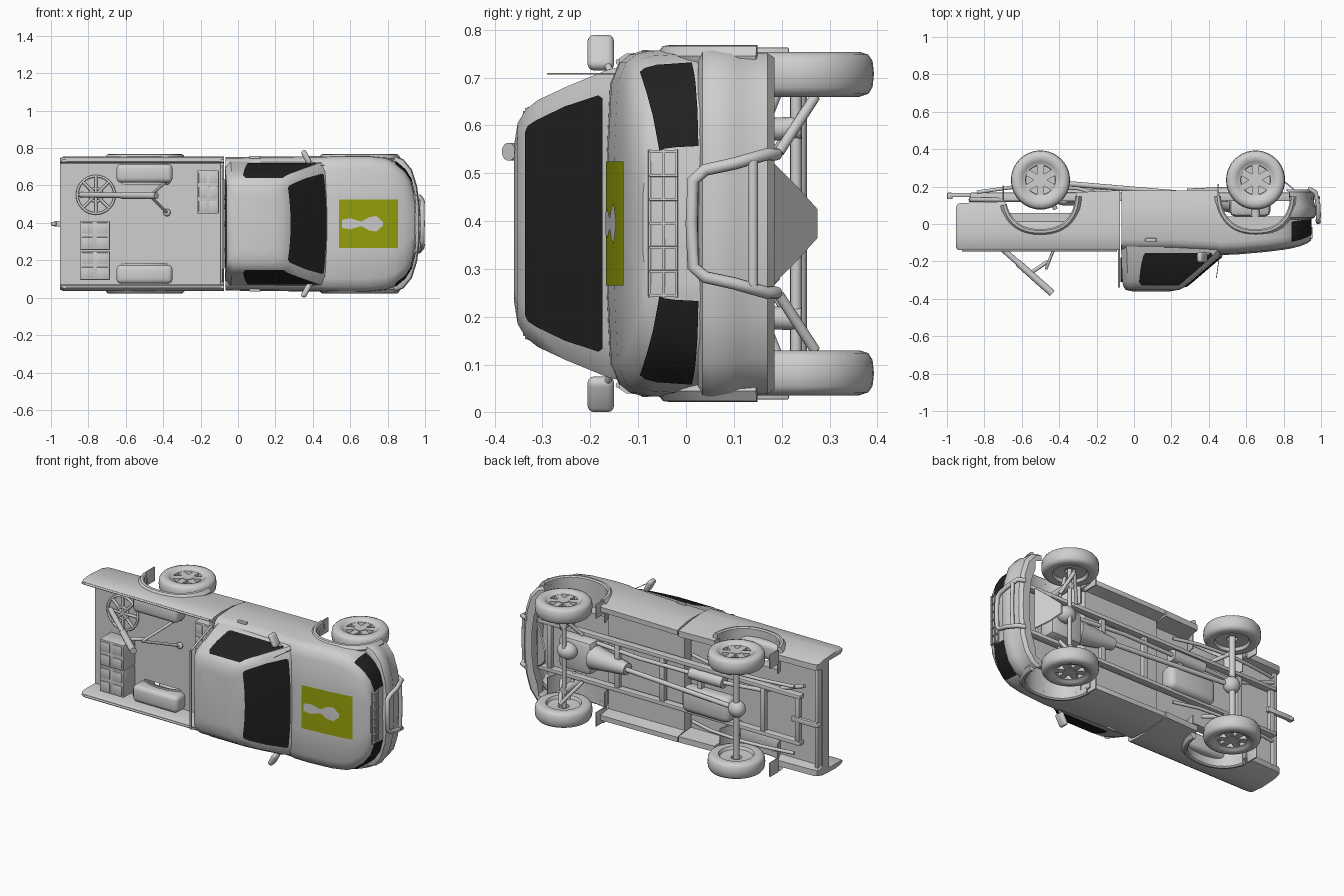
import bpy, bmesh, math
from mathutils import Matrix, Vector

if "Cube" in bpy.data.objects:
    bpy.data.objects.remove(bpy.data.objects["Cube"])

# The truck is modelled upright (x forward, y left, z up), then rolled onto its side at the end.
def material(name, rgb):
    m = bpy.data.materials.new(name)
    m.diffuse_color = (*rgb, 1)
    m.use_nodes = True
    m.node_tree.nodes["Principled BSDF"].inputs["Base Color"].default_value = m.diffuse_color
    return m

GREY = material("body_grey", (0.62, 0.62, 0.62))
BLACK = material("dark_glass", (0.015, 0.015, 0.015))
OLIVE = material("olive_panel", (0.31, 0.36, 0.003))

def finish(name, bm, mat=GREY, angle=35):
    bmesh.ops.recalc_face_normals(bm, faces=bm.faces)
    me = bpy.data.meshes.new(name)
    bm.to_mesh(me)
    bm.free()
    me.materials.append(mat)
    me.shade_smooth()
    me.set_sharp_from_angle(angle=math.radians(angle))
    ob = bpy.data.objects.new(name, me)
    bpy.context.collection.objects.link(ob)
    return ob

def add_loft(bm, rings, caps=True, closed=True):
    vs = [[bm.verts.new(p) for p in r] for r in rings]
    n = len(vs[0])
    for a, b in zip(vs, vs[1:]):
        for i in range(n if closed else n - 1):
            j = (i + 1) % n
            bm.faces.new((a[i], a[j], b[j], b[i]))
    if caps:
        bm.faces.new(vs[0])
        bm.faces.new(vs[-1])

def loft(name, rings, mat=GREY, caps=True, closed=True, angle=35):
    bm = bmesh.new()
    add_loft(bm, rings, caps, closed)
    return finish(name, bm, mat, angle)

def box(name, c, s, bevel=0.0, mat=GREY, seg=2, turn=0.0):
    bm = bmesh.new()
    bmesh.ops.create_cube(bm, size=1, matrix=Matrix.Diagonal((*s, 1)))
    if bevel:
        bmesh.ops.bevel(bm, geom=bm.edges[:], offset=bevel, segments=seg, affect='EDGES', profile=0.5)
    bm.transform(Matrix.Translation(c) @ Matrix.Rotation(turn, 4, 'Z'))
    return finish(name, bm, mat)

def rod(name, a, b, r, r2=None, seg=14):
    a, b = Vector(a), Vector(b)
    bm = bmesh.new()
    m = Matrix.Translation((a + b) / 2) @ (b - a).to_track_quat('Z', 'Y').to_matrix().to_4x4()
    bmesh.ops.create_cone(bm, cap_ends=True, segments=seg, radius1=r, radius2=r if r2 is None else r2,
                          depth=(b - a).length, matrix=m)
    return finish(name, bm)

def pipe(name, pts, r):
    cu = bpy.data.curves.new(name, 'CURVE')
    cu.dimensions, cu.bevel_depth, cu.bevel_resolution, cu.use_fill_caps = '3D', r, 3, True
    sp = cu.splines.new('POLY')
    sp.points.add(len(pts) - 1)
    for p, co in zip(sp.points, pts):
        p.co = (*co, 1)
    tmp = bpy.data.objects.new(name + "_path", cu)
    bm = bmesh.new()
    bm.from_mesh(tmp.to_mesh())
    bpy.data.objects.remove(tmp)
    return finish(name, bm, angle=50)

def ball(name, c, s):
    bm = bmesh.new()
    bmesh.ops.create_uvsphere(bm, u_segments=20, v_segments=12, radius=1,
                              matrix=Matrix.Translation(c) @ Matrix.Diagonal((*s, 1)))
    return finish(name, bm)

def mirrored(half):
    return half + [(-y, z) for y, z in reversed(half[1:-1])]

def interp(table, x):
    for a, b in zip(table, table[1:]):
        if x <= b[0]:
            t = (x - a[0]) / (b[0] - a[0])
            return [p + (q - p) * t for p, q in zip(a[1:], b[1:])]
    return table[-1][1:]

def arch_point(x, r, deg):
    # Squarish wheel arch outline
    c, s = math.cos(math.radians(deg)), math.sin(math.radians(deg))
    sq = lambda v: math.copysign(abs(v) ** 0.86, v)
    return x + r * .98 * sq(c), -.17 + r * 1.04 * sq(s)

def cut_arches(ob, x):
    bm = bmesh.new()
    for s in (1, -1):
        outline = [arch_point(x, .195, 7.5 * i) for i in range(48)]
        add_loft(bm, [[(px, s * y, pz) for px, pz in outline] for y in (.21, .5)])
    cutter = finish("arch_cutter", bm)
    mod = ob.modifiers.new("arches", 'BOOLEAN')
    mod.operation, mod.object, mod.solver = 'DIFFERENCE', cutter, 'EXACT'
    bpy.context.view_layer.update()
    me = bpy.data.meshes.new_from_object(ob.evaluated_get(bpy.context.evaluated_depsgraph_get()))
    ob.modifiers.clear()
    ob.data = me
    me.shade_smooth()
    me.set_sharp_from_angle(angle=math.radians(35))
    bpy.data.objects.remove(cutter)

# Lower cab and hood: x, half width, sill height, floor height, top height
BODY = [(-0.068, .357, -.18, -.11, .15), (.2, .36, -.18, -.11, .15), (.44, .362, -.18, -.11, .16),
        (.46, .363, -.17, -.04, .166), (.55, .366, -.15, -.04, .163), (.7, .366, -.13, -.04, .15),
        (.79, .356, -.12, -.04, .139), (.84, .333, -.1, -.04, .131), (.89, .29, -.1, -.04, .118),
        (.925, .235, -.1, -.04, .104), (.945, .155, -.1, -.04, .09)]
def body_ring(x, w, sill, fl, h):
    half = [(0, fl), (.82 * w, fl), (.86 * w, sill), (.94 * w, sill), (.99 * w, max(sill + .01, -.1)), (w, -.03),
            (.985 * w, h - .07), (.965 * w, h - .045), (.92 * w, h - .025), (.8 * w, h - .007), (.38 * w, h), (0, h)]
    return [(x, y, z) for y, z in mirrored(half)]
cab = loft("cab_and_hood", [body_ring(*b) for b in BODY])
cut_arches(cab, 0.65)

# Open cargo bed
def bed_ring(x, sill, w=0.36, top=0.14):
    half = [(0, -.06), (.29, -.06), (.30, sill), (.335, sill), (w - .005, -.05), (w, .05), (w - .005, top - .015),
            (w - .015, top), (.33, top), (.322, top - .015), (.322, 0), (0, 0)]
    return [(x, y, z) for y, z in mirrored(half)]
bed = loft("cargo_bed", [bed_ring(-.952, -.09, .35, .125), bed_ring(-.945, -.105, .355, .136), bed_ring(-.93, -.112),
                         bed_ring(-.7, -.12), bed_ring(-.3, -.17), bed_ring(-.075, -.18)])
cut_arches(bed, -0.5)
box("bed_headboard", (-.085, 0, .07), (.02, .65, .14), .004)
box("rear_crossbar", (-.93, 0, -.05), (.025, .6, .08), .006)

# Greenhouse: z, rear x, front x, half width
GLASS = [(.11, -.07, .50, .335), (.165, -.068, .455, .321), (.25, -.065, .355, .286), (.31, -.062, .285, .258),
         (.335, -.057, .253, .238), (.352, -.045, .22, .21), (.36, -.01, .17, .16)]
def front_x(z, y):
    _, xf, w = interp(GLASS, z)
    return xf + .022 * (1 - (y / w) ** 2)
def cab_ring(z, xr, xf, w):
    front = [(front_x(z, w * t / 8), w * t / 8, z) for t in range(-7, 8)]
    corner = [(xf - .03, w, z)]
    return [(xf - .03, -w, z)] + front + corner + [(xr + .03, w, z), (xr, w - .03, z), (xr, -w + .03, z), (xr + .03, -w, z)]
loft("cab_roof", [cab_ring(*g) for g in GLASS], angle=40)

# Windows
loft("windshield", [[(front_x(z, hw * t / 4) + .005, hw * t / 4, z + .003) for t in range(-4, 5)]
                    for z, hw in ((.172, .262), (.18, .268), (.25, .245), (.31, .216), (.328, .204), (.334, .19))],
     BLACK, False, False)
for s in (1, -1):
    # Side glass follows the curved cab side: z, rear x, front x
    loft("side_window", [[(xa, s * (interp(GLASS, z)[2] + .0025), z), (xb, s * (interp(GLASS, z)[2] + .0025), z)]
                         for z, xa, xb in ((.156, .06, .415), (.168, .05, .42), (.21, .04, .375), (.25, .033, .33),
                                           (.31, .027, .262), (.328, .04, .24))], BLACK, False, False)
    # Headlight panels wrapped around the nose
    rows = []
    for x, low in ((.838, -.012), (.865, -.017), (.89, -.02), (.925, -.024), (.944, -.026)):
        w, _, _, h = interp(BODY, x)
        rows.append([(x + .004, s * (w * f + .003), z) for f, z in
                     ((1, low), (.985, h - .07), (.965, h - .045), (.94, h - .035))])
    loft("headlight", rows, BLACK, False, False)
loft("rear_window", [[(x, -.24, .18), (x, .24, .18), (x, .19, .31), (x, -.19, .31)] for x in (-.071, -.06)], BLACK)

# Hood panel with a plain pale patch
def hood_plate(name, outline, lift, mat):
    loft(name, [[(x, y, interp(BODY, x)[3] + lift) for y in (-b, -b * .5, b * .5, b)]
                for x, b in outline], mat, False, False)
hood_plate("hood_panel", [(x, .13) for x in (.54, .55, .7, .79, .84, .855)], .004, OLIVE)
hood_plate("hood_patch", [(.555, .022), (.6, .03), (.66, .012), (.7, .035), (.74, .042), (.775, .01)], .006, GREY)

# Grille
for i in range(7):
    box("grille_upright", (.948, -.15 + .05 * i, .047), (.014, .005, .06), .001)
for z in (.02, .047, .076):
    box("grille_slat", (.947, 0, z), (.01, .31, .006), .001)

# Front bumper and bull bar
PLAN = [(.842, .362), (.885, .345), (.93, .29), (.958, .2), (.97, .1), (.972, 0)]
def bumper_ring(z, d):
    outer = [(x - d, y - d * .5) for x, y in PLAN]
    outer += [(x, -y) for x, y in reversed(outer[:-1])]
    inner = [(x - .045 if abs(y) < .32 else x - .002, y * .9) for x, y in reversed(outer)]
    return [(x, y, z) for x, y in outer + inner]
loft("front_bumper", [bumper_ring(z, d) for z, d in
                      ((-.025, .03), (-.035, .006), (-.05, 0), (-.095, 0), (-.11, .008), (-.17, .012), (-.185, .03))])
pipe("bull_bar_hoop", [(.93, -.145, -.19), (.97, -.145, -.17), (.985, -.125, -.1), (.986, -.112, -.04), (.984, -.09, -.015),
                       (.986, 0, -.012), (.984, .09, -.015), (.986, .112, -.04), (.985, .125, -.1), (.97, .145, -.17),
                       (.93, .145, -.19)], .013)
pipe("bull_bar_cross", [(.98, -.13, -.14), (.984, 0, -.14), (.98, .13, -.14)], .011)

# Wheels, turned around the y axis
def wheel(x, s):
    bm = bmesh.new()
    prof = [(.098, .268), (.128, .265), (.146, .271), (.155, .285), (.158, .313), (.155, .34), (.146, .353),
            (.128, .359), (.102, .356), (.097, .35), (.08, .346), (.078, .325), (.03, .322), (.03, .29), (.09, .285)]
    rings = []
    for i in range(41):
        a = 2 * math.pi * i / 40
        rings.append([(x + r * math.cos(a), s * y, -.235 + r * math.sin(a)) for r, y in prof])
    add_loft(bm, rings, caps=False)
    bmesh.ops.remove_doubles(bm, verts=bm.verts, dist=1e-5)
    for i in range(6):
        rot = Matrix.Translation((x, s * .333, -.235)) @ Matrix.Rotation((i + .5) * math.pi / 3, 4, 'Y')
        bmesh.ops.create_cube(bm, size=1, matrix=rot @ Matrix.Translation((.05, 0, 0)) @ Matrix.Diagonal((.075, .024, .036, 1)))
    bmesh.ops.create_cone(bm, cap_ends=True, segments=24, radius1=.032, radius2=.032, depth=.04,
                          matrix=Matrix.Translation((x, s * .328, -.235)) @ Matrix.Rotation(math.pi / 2, 4, 'X'))
    finish("wheel", bm, angle=50)

def arch(name, x, s, prof, a0=4, a1=176):
    rings = []
    for i in range(25):
        deg = a0 + (a1 - a0) * i / 24
        rings.append([(p[0], s * y, p[1]) for p, y in ((arch_point(x, r, deg), y) for r, y in prof)])
    loft(name, rings)

for s in (1, -1):
    for x in (-.5, .65):
        wheel(x, s)
        arch("arch_flare", x, s, ((.19, .335), (.19, .366), (.197, .373), (.21, .371), (.225, .35), (.22, .335)),
             a1=165 if x < 0 else 176)
        arch("arch_liner", x, s, ((.19, .21), (.19, .34), (.196, .34), (.196, .21)), 10, 165)
        box("mud_flap", (x - .2, s * .325, -.165), (.008, .085, .1 if x > 0 else .08), .002)
    box("bed_wheel_housing", (-.5, s * .27, .035), (.3, .1, .1), .025, seg=3)
    # Mirrors, handles and bed rails
    box("mirror", (.365, s * .357, .178), (.03, .08, .056), .014, seg=3, turn=s * .5)
    rod("mirror_arm", (.40, s * .318, .158), (.375, s * .34, .168), .007)
    box("door_handle", (.09, s * .355, .085), (.06, .016, .018), .004)
    rod("bed_rail", (-.92, s * .338, .141), (-.09, s * .338, .141), .006)
    # Chassis rails, springs and arms
    box("chassis_rail", (0, s * .14, -.145), (1.75, .024, .045), .004)
    pipe("leaf_spring", [(-.84, s * .2, -.17), (-.66, s * .2, -.195), (-.5, s * .2, -.205), (-.3, s * .2, -.19), (-.15, s * .2, -.15)], .01)
    rod("rear_damper", (-.5, s * .2, -.24), (-.42, s * .16, -.08), .012)
    rod("upper_arm", (.65, s * .12, -.13), (.65, s * .27, -.19), .01)
    rod("lower_arm", (.69, s * .15, -.195), (.65, s * .265, -.27), .011)
    rod("lower_arm_brace", (.56, s * .14, -.18), (.65, s * .265, -.27), .01)
    rod("front_strut", (.65, s * .2, -.24), (.65, s * .19, -.04), .024)
    rod("roll_bar_post", (-.08, s * .31, .13), (-.08, s * .235, .335), .006)
rod("roll_bar_top", (-.08, -.235, .335), (-.08, .235, .335), .006)

# Underbody
for x in (-.85, -.62, -.2, .05, .35, .8):
    box("cross_member", (x, 0, -.145), (.03, .28, .03), .004)
rod("rear_axle", (-.5, -.3, -.235), (-.5, .3, -.235), .018)
rod("front_axle", (.65, -.3, -.23), (.65, .3, -.23), .012)
ball("rear_differential", (-.5, 0, -.23), (.05, .05, .045))
ball("front_differential", (.65, .03, -.2), (.06, .05, .05))
rod("drive_shaft", (-.46, 0, -.225), (.3, 0, -.16), .014)
rod("gearbox", (.28, 0, -.155), (.52, 0, -.13), .035, .07)
box("engine_sump", (.62, 0, -.11), (.22, .2, .14), .03)
box("fuel_tank", (-.26, -.06, -.15), (.32, .15, .1), .035, seg=3)
rod("muffler", (-.36, .09, -.15), (-.14, .09, -.15), .035)
pipe("exhaust_pipe", [(.5, .09, -.13), (.2, .09, -.16), (-.38, .09, -.15), (-.6, .1, -.13), (-.88, .2, -.13)], .012)
loft("skid_plate", [[(x, -.125, -.185), (x, .125, -.185), (x - .06, .08, -.23), (x - .11, .03, -.275),
                     (x - .11, -.03, -.275), (x - .06, -.08, -.23)] for x in (.86, .85)])
box("tow_bar", (-.9, 0, -.155), (.17, .03, .022), .004)
box("tow_hook", (-.985, 0, -.15), (.03, .022, .035), .006)

# Cargo: crates with lid panels
def crate(c, s, nx, ny):
    box("crate", c, s, .004)
    for i in range(nx):
        for j in range(ny):
            p = (c[0] + ((i + .5) / nx - .5) * s[0], c[1] + ((j + .5) / ny - .5) * s[1], c[2] + s[2] / 2)
            box("crate_panel", p, (s[0] / nx * .75, s[1] / ny * .75, .01), .002)
for y in (-.222, -.062):
    crate((-.765, y, .055), (.16, .155, .11), 2, 2)
crate((-.16, .17, .05), (.115, .23, .1), 2, 3)

# Cargo: inclined tube on a round spoked base with a bipod
foot = Vector((-.76, .155, .01))
for r in (.1, .035):
    pipe("base_ring", [foot + Vector((r * math.cos(i * math.pi / 16), r * math.sin(i * math.pi / 16), 0)) for i in range(33)], .007)
for i in range(4):
    d = Vector((math.cos(i * math.pi / 4), math.sin(i * math.pi / 4), 0)) * .1
    rod("base_spoke", foot - d, foot + d, .008)
rod("inclined_tube", (-.84, .155, .012), (-.6, .152, .225), .015)
rod("tube_muzzle", (-.62, .152, .208), (-.437, .15, .371), .019)
for y in (.06, .23):
    rod("bipod_leg", (-.47, .15, .24), (-.38, y, .01), .008)
    ball("bipod_foot", (-.38, y, .012), (.02, .02, .012))
rod("bipod_link", (-.55, .15, .26), (-.46, .15, .2), .01)

# Aerial
rod("aerial", (.46, .313, .15), (.44, .313, .29), .002, seg=6)

# Roll the whole truck onto its side
M = Matrix.Translation((0, 0, .395)) @ Matrix.Rotation(math.pi / 2, 4, 'X')
for ob in bpy.context.scene.objects:
    ob.matrix_world = M
